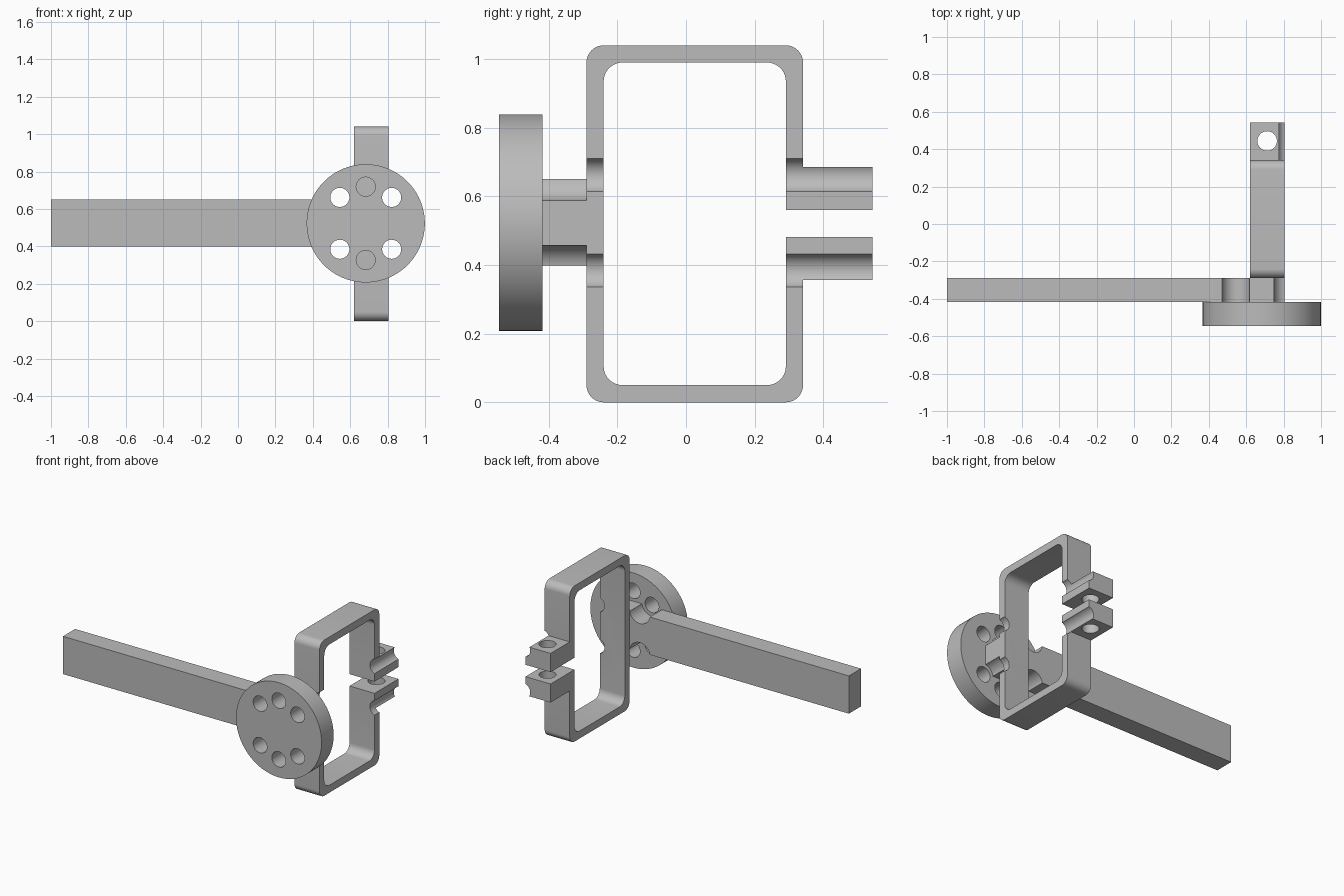
import bpy
import math

if "Cube" in bpy.data.objects:
    bpy.data.objects.remove(bpy.data.objects["Cube"], do_unlink=True)

grey = bpy.data.materials.new("plain grey")
grey.use_nodes = True
grey.diffuse_color = (0.5, 0.5, 0.5, 1)
grey.node_tree.nodes["Principled BSDF"].inputs["Base Color"].default_value = (0.5, 0.5, 0.5, 1)

HUB_X, HUB_Z = 0.683, 0.523      # disc axis
RING = 0.196                     # hole circle radius
LEFT, RIGHT = 0.62, 0.805        # width of the loop


def ring_point(angle):
    a = math.radians(angle)
    return HUB_X + RING * math.cos(a), HUB_Z + RING * math.sin(a)


def box(name, x, y, z):
    bpy.ops.mesh.primitive_cube_add(size=1, location=[sum(r) / 2 for r in (x, y, z)])
    ob = bpy.context.object
    ob.name = name
    ob.scale = [r[1] - r[0] for r in (x, y, z)]
    bpy.ops.object.transform_apply(location=True, rotation=True, scale=True)
    return ob


def rod(name, radius, x, z, y, sides=48):
    """Cylinder along y."""
    bpy.ops.mesh.primitive_cylinder_add(
        vertices=sides, radius=radius, depth=y[1] - y[0],
        location=(x, sum(y) / 2, z), rotation=(math.pi / 2, 0, 0))
    ob = bpy.context.object
    ob.name = name
    bpy.ops.object.transform_apply(location=True, rotation=True, scale=True)
    return ob


def apply(ob, mod):
    bpy.context.view_layer.objects.active = ob
    bpy.ops.object.modifier_apply(modifier=mod.name)


def combine(ob, other, operation="DIFFERENCE"):
    mod = ob.modifiers.new("combine", "BOOLEAN")
    mod.operation = operation
    mod.solver = "EXACT"
    mod.object = other
    apply(ob, mod)
    bpy.data.objects.remove(other, do_unlink=True)


def round_x_edges(ob, radius):
    """Round the four edges that run along x."""
    mesh = ob.data
    weights = mesh.attributes.new("bevel_weight_edge", "FLOAT", "EDGE")
    for e in mesh.edges:
        a, b = (mesh.vertices[i].co for i in e.vertices)
        weights.data[e.index].value = 1.0 if abs(a.x - b.x) > 0.01 else 0.0
    mod = ob.modifiers.new("round", "BEVEL")
    mod.limit_method = "WEIGHT"
    mod.width = radius
    mod.segments = 10
    apply(ob, mod)


def finish(ob):
    ob.data.materials.clear()
    ob.data.materials.append(grey)
    bpy.ops.object.select_all(action="DESELECT")
    ob.select_set(True)
    bpy.context.view_layer.objects.active = ob
    bpy.ops.object.shade_smooth_by_angle(angle=math.radians(30))


# Round disc with six holes
disc = rod("disc", 0.316, HUB_X, HUB_Z, (-0.545, -0.418), 96)
for angle in (45, 90, 135, 225, 270, 315):
    combine(disc, rod("cutter", 0.051, *ring_point(angle), (-0.6, -0.35)))
finish(disc)

# Long arm behind the disc, relieved around the four diagonal holes
arm = box("arm", (-1, RIGHT), (-0.418, -0.29), (0.398, 0.65))
for angle in (45, 135, 225, 315):
    combine(arm, rod("cutter", 0.075, *ring_point(angle), (-0.5, -0.2)))
finish(arm)

# Rounded rectangular loop
loop = box("clamp_loop", (LEFT, RIGHT), (-0.29, 0.341), (0, 1.04))
round_x_edges(loop, 0.05)
opening = box("cutter", (0.5, 0.9), (-0.24, 0.291), (0.05, 0.99))
round_x_edges(opening, 0.055)
combine(loop, opening)

# Two clamp tabs at the back, separated by a slot
combine(loop, box("tabs", (LEFT, RIGHT), (0.291, 0.543), (0.357, 0.685)), "UNION")
combine(loop, box("cutter", (0.5, 0.9), (0.2, 0.6), (0.481, 0.56)))

# Upright screw hole through both tabs
bpy.ops.mesh.primitive_cylinder_add(vertices=48, radius=0.052, depth=0.6,
                                    location=(0.712, 0.444, HUB_Z))
combine(loop, bpy.context.object)

# Grooves along the loop's side, in line with the disc holes
for angle in (45, 315):
    combine(loop, rod("cutter", 0.051, *ring_point(angle), (-0.4, 0.7)))
finish(loop)
